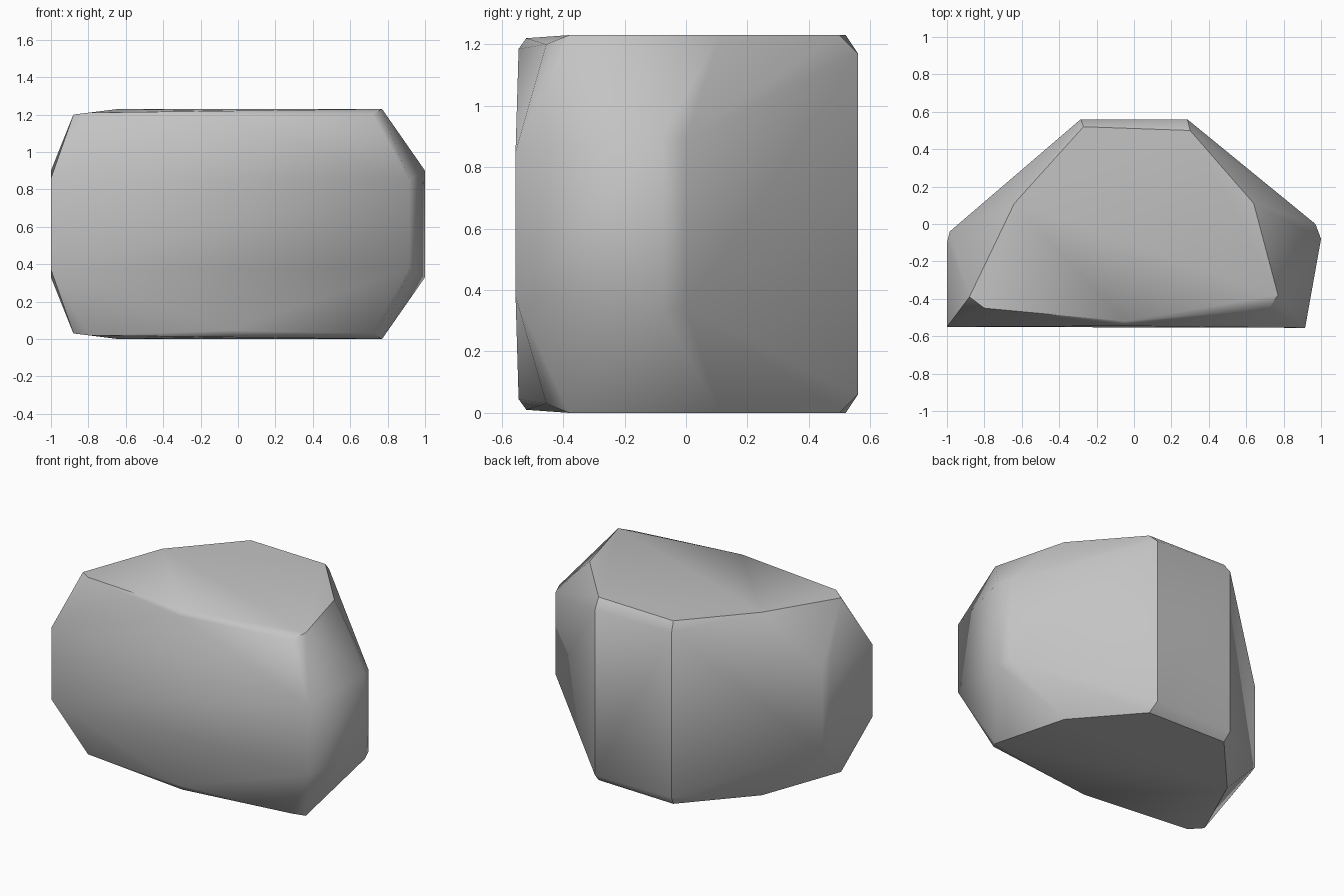
import bpy
import bmesh
import math

cube = bpy.data.objects.get("Cube")
if cube:
    bpy.data.objects.remove(cube, do_unlink=True)

HEIGHT = 1.23

# Stone colour
stone = bpy.data.materials.new("grey stone")
stone.use_nodes = True
grey = (0.55, 0.55, 0.55, 1.0)
stone.diffuse_color = grey
stone.node_tree.nodes["Principled BSDF"].inputs["Base Color"].default_value = grey

# Girth corners: x, y and how far each stops below the top
girth = [
    (-1.0, -0.55, 0.37), (0.915, -0.555, 0.38),
    (1.0, -0.08, 0.33), (0.97, 0.0, 0.34),
    (0.285, 0.56, 0.06), (-0.285, 0.56, 0.06),
    (-0.985, -0.04, 0.34), (-1.0, -0.10, 0.33),
]

# Chipped rim around the flat top
rim = [
    (-0.27, 0.52, 0), (0.30, 0.50, 0),
    (0.64, 0.11, 0), (0.77, -0.38, 0),
    (0.72, -0.455, 0.03), (-0.05, -0.52, 0.01),
    (-0.05, -0.545, 0.045), (-0.80, -0.45, 0.02),
    (-0.88, -0.39, 0.03), (-0.64, 0.11, 0),
]

# Upper and lower halves share the same corners; wrap them in a convex skin
bm = bmesh.new()
for x, y, drop in girth + rim:
    bm.verts.new((x, y, HEIGHT - drop))
    bm.verts.new((x, y, drop))
hull = bmesh.ops.convex_hull(bm, input=bm.verts[:])
spare = {g for g in hull["geom_interior"] + hull["geom_unused"]
         if isinstance(g, bmesh.types.BMVert)}
bmesh.ops.delete(bm, geom=list(spare), context="VERTS")

# Merge coplanar triangles into clean facets
bmesh.ops.dissolve_limit(bm, angle_limit=math.radians(1),
                         verts=bm.verts[:], edges=bm.edges[:])
bmesh.ops.recalc_face_normals(bm, faces=bm.faces[:])

mesh = bpy.data.meshes.new("boulder")
bm.to_mesh(mesh)
bm.free()
mesh.materials.append(stone)
boulder = bpy.data.objects.new("boulder", mesh)
bpy.context.collection.objects.link(boulder)

# Soft shading over shallow edges, crisp shading over steep ones
bpy.ops.object.select_all(action="DESELECT")
boulder.select_set(True)
bpy.context.view_layer.objects.active = boulder
bpy.ops.object.shade_smooth_by_angle(angle=math.radians(37))
